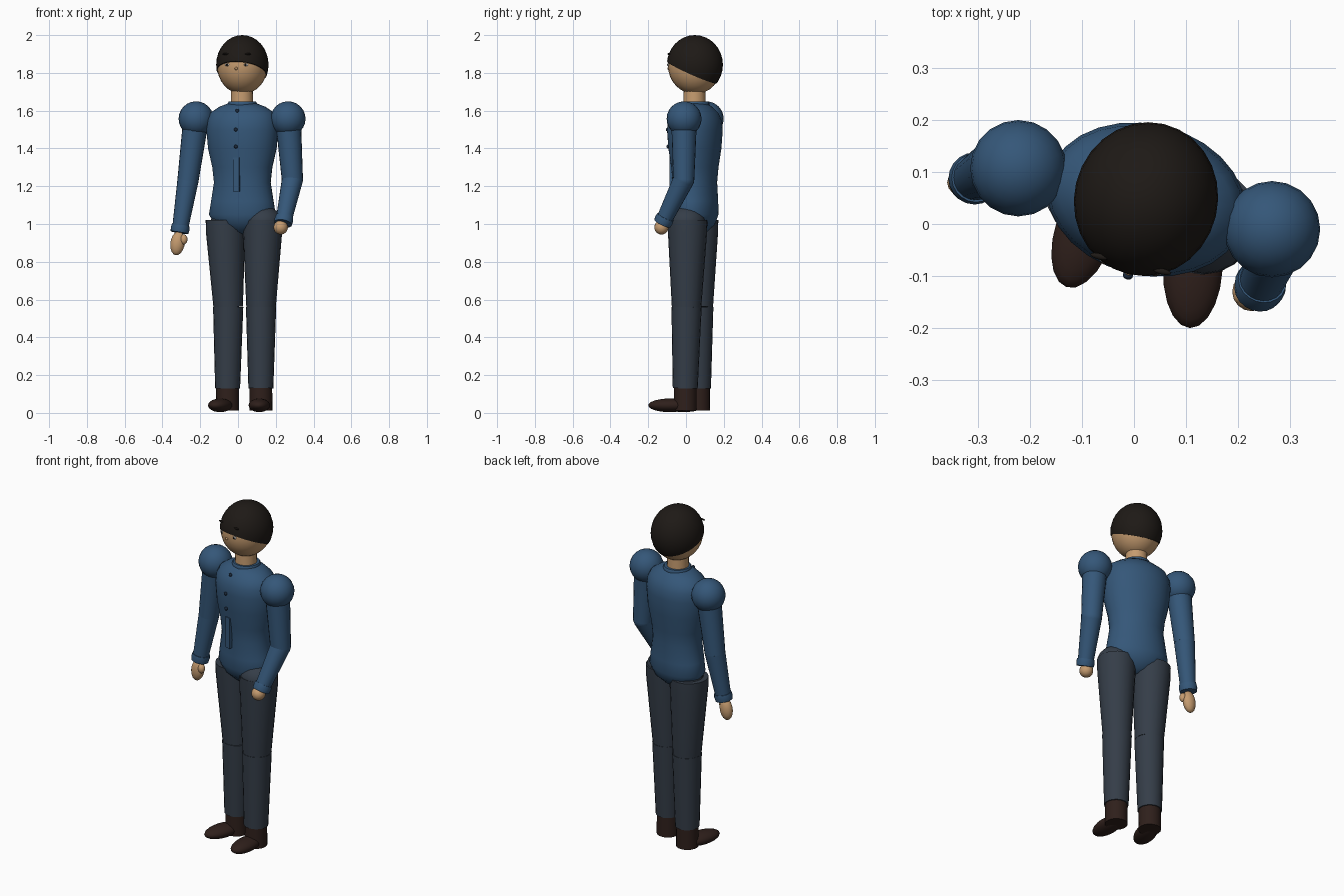
import bpy, bmesh, math
from mathutils import Vector, Matrix

if "Cube" in bpy.data.objects:
    bpy.data.objects.remove(bpy.data.objects["Cube"])

YAW = math.radians(-13.4)                       # the whole figure is turned slightly
BODY = Matrix.Translation((0.023, 0.047, 0)) @ Matrix.Rotation(YAW, 4, 'Z')


def mat(name, rgb):
    m = bpy.data.materials.new(name)
    m.diffuse_color = (*rgb, 1)
    m.use_nodes = True
    m.node_tree.nodes["Principled BSDF"].inputs["Base Color"].default_value = m.diffuse_color
    return m


BLUE = mat("jacket_blue", (.035, .095, .19))
GREY = mat("trouser_grey", (.035, .047, .065))
SKIN = mat("skin", (.56, .33, .16))
HAIR = mat("dark_hair", (.013, .010, .008))
BOOT = mat("boot_brown", (.028, .014, .011))
NAVY = mat("button_navy", (.012, .025, .05))
WHITE = mat("eye_white", (.8, .8, .8))


def finish(name, bm, material, matrix=Matrix(), angle=50):
    bmesh.ops.recalc_face_normals(bm, faces=bm.faces)
    me = bpy.data.meshes.new(name)
    bm.to_mesh(me)
    bm.free()
    ob = bpy.data.objects.new(name, me)
    bpy.context.collection.objects.link(ob)
    me.materials.append(material)
    ob.matrix_world = matrix
    bpy.ops.object.select_all(action='DESELECT')
    ob.select_set(True)
    bpy.context.view_layer.objects.active = ob
    bpy.ops.object.shade_smooth_by_angle(angle=math.radians(angle))
    return ob


def loft(bm, rings):
    """Skin a list of point rings and cap both ends."""
    vs = [[bm.verts.new(p) for p in ring] for ring in rings]
    n = len(vs[0])
    for a, b in zip(vs, vs[1:]):
        for i in range(n):
            bm.faces.new((a[i], a[(i + 1) % n], b[(i + 1) % n], b[i]))
    bm.faces.new(vs[0])
    bm.faces.new(vs[-1])


def tube(name, pts, material, n=20):
    """Round limb through (x, y, z, radius) points."""
    cs = [Vector(p[:3]) for p in pts]
    rings = []
    for i, p in enumerate(pts):
        d = cs[min(i + 1, len(cs) - 1)] - cs[max(i - 1, 0)]
        q = Vector((0, 0, -1)).rotation_difference(d.normalized())
        rings.append([cs[i] + q @ Vector((p[3] * math.cos(t), p[3] * math.sin(t), 0))
                      for t in (2 * math.pi * k / n for k in range(n))])
    bm = bmesh.new()
    loft(bm, rings)
    return finish(name, bm, material)


def ball(name, c, r, material, rot=Matrix(), base=Matrix(), seg=20, cut=None):
    bm = bmesh.new()
    bmesh.ops.create_uvsphere(bm, u_segments=seg, v_segments=max(6, seg * 3 // 5), radius=1)
    r = r if isinstance(r, tuple) else (r, r, r)
    bm.transform(Matrix.Translation(c) @ rot @ Matrix.Diagonal((*r, 1)))
    if cut:
        bmesh.ops.bisect_plane(bm, geom=bm.verts[:] + bm.edges[:] + bm.faces[:],
                               plane_co=cut[0], plane_no=cut[1], clear_inner=True)
        bmesh.ops.holes_fill(bm, edges=[e for e in bm.edges if e.is_boundary])
    return finish(name, bm, material, base)


def rot_z(deg):
    return Matrix.Rotation(math.radians(deg), 4, 'Z')


# torso: elliptical sections (z, half width, half depth)
sections = [(.945, .03, .03), (.96, .07, .065), (1.0, .15, .105), (1.05, .18, .122),
            (1.12, .168, .121), (1.22, .152, .116), (1.3, .161, .123), (1.4, .184, .138),
            (1.5, .193, .145), (1.55, .188, .139), (1.59, .17, .12), (1.62, .125, .09),
            (1.637, .08, .068)]
bm = bmesh.new()
loft(bm, [[(a * math.cos(t), b * math.sin(t), z) for t in (2 * math.pi * k / 28 for k in range(28))]
          for z, a, b in sections])
finish("torso", bm, BLUE, BODY)

# collar and neck
tube("collar", [(.023, .047, 1.62, .076), (.023, .047, 1.638, .078), (.023, .047, 1.648, .072)], BLUE)
tube("neck", [(.021, .045, 1.62, .06), (.021, .045, 1.73, .057)], SKIN)

# head, hair cap with a sloping lower edge
ball("head", (0, 0, 1.84), (.134, .143, .152), SKIN, base=BODY, seg=28)
ball("hair", (0, 0, 1.843), (.138, .149, .157), HAIR, base=BODY, seg=28,
     cut=((0, -.148, 1.862), (0, .41, .91)))

# face
for s, side in ((-1, "left"), (1, "right")):
    ball(side + "_eye", (s * .05, -.131, 1.843), (.013, .006, .008), WHITE, base=BODY, seg=12)
    ball(side + "_pupil", (s * .05, -.136, 1.843), (.006, .004, .006), HAIR, base=BODY, seg=10)
    ball(side + "_brow", (s * .062, -.127, 1.9), (.018, .006, .005), HAIR, base=BODY, seg=10)
ball("nose", (0, -.143, 1.823), (.008, .007, .008), SKIN, base=BODY, seg=10)

# buttons and front placket
for z, y in ((1.6, -.115), (1.5, -.15), (1.41, -.147)):
    ball("button", (0, y, z), (.01, .008, .01), NAVY, base=BODY, seg=10)
bm = bmesh.new()
bmesh.ops.create_cube(bm, size=1)
bm.transform(Matrix.Translation((-.003, -.125, 1.262)) @ Matrix.Diagonal((.034, .02, .18, 1)))
finish("placket", bm, BLUE, BODY)


def arm(side, shoulder, elbow, wrist, hand, hand_r, thumb, tilt):
    s, e, w = Vector(shoulder), Vector(elbow), Vector(wrist)
    ball(side + "_shoulder", s, .0925, BLUE)
    tube(side + "_upper_arm", [(*s, .068), (*e, .056)], BLUE)
    ball(side + "_elbow", e, .056, BLUE)
    tube(side + "_forearm", [(*e, .056), (*w, .042)], BLUE)
    d = (w - e).normalized()
    tube(side + "_cuff", [(*(w - d * .022), .047), (*(w - d * .003), .05), (*(w + d * .018), .047)], BLUE)
    ball(side + "_hand", hand, hand_r, SKIN, Matrix.Rotation(tilt, 4, 'Y'), seg=16)
    ball(side + "_thumb", thumb, (.02, .02, .027), SKIN, seg=12)


arm("left", (-.222, .107, 1.557), (-.265, .107, 1.23), (-.307, .087, .972),
    (-.32, .08, .898), (.038, .03, .064), (-.287, .068, .918), .15)
arm("right", (.265, -.01, 1.557), (.288, -.012, 1.235), (.242, -.118, 1.018),
    (.226, -.13, .982), (.038, .038, .038), (.21, -.138, .985), 0)


def leg(side, hip, knee, ankle, toe, turn):
    tube(side + "_thigh", [(*hip, 1.02, .105), (*hip, .96, .104), (*knee, .56, .078)], GREY)
    tube(side + "_shin", [(*knee, .56, .08), (*ankle, .13, .066)], GREY)
    tube(side + "_boot_shaft", [(*ankle, .15, .06), (*ankle, .012, .061)], BOOT)
    ball(side + "_boot_foot", (*toe, .04), (.057, .115, .036), BOOT, rot_z(turn))


# legs, with the hip dome showing above the leading thigh
leg("left", (-.066, .066), (-.052, .065), (-.055, .066), (-.094, -.012), -18)
leg("right", (.13, .008), (.122, .003), (.121, -.004), (.113, -.085), -3)
ball("right_hip", (.133, .003, 1.01), (.1, .1, .085), GREY)
ball("left_hip", (-.06, .066, 1.01), (.085, .085, .06), GREY)
